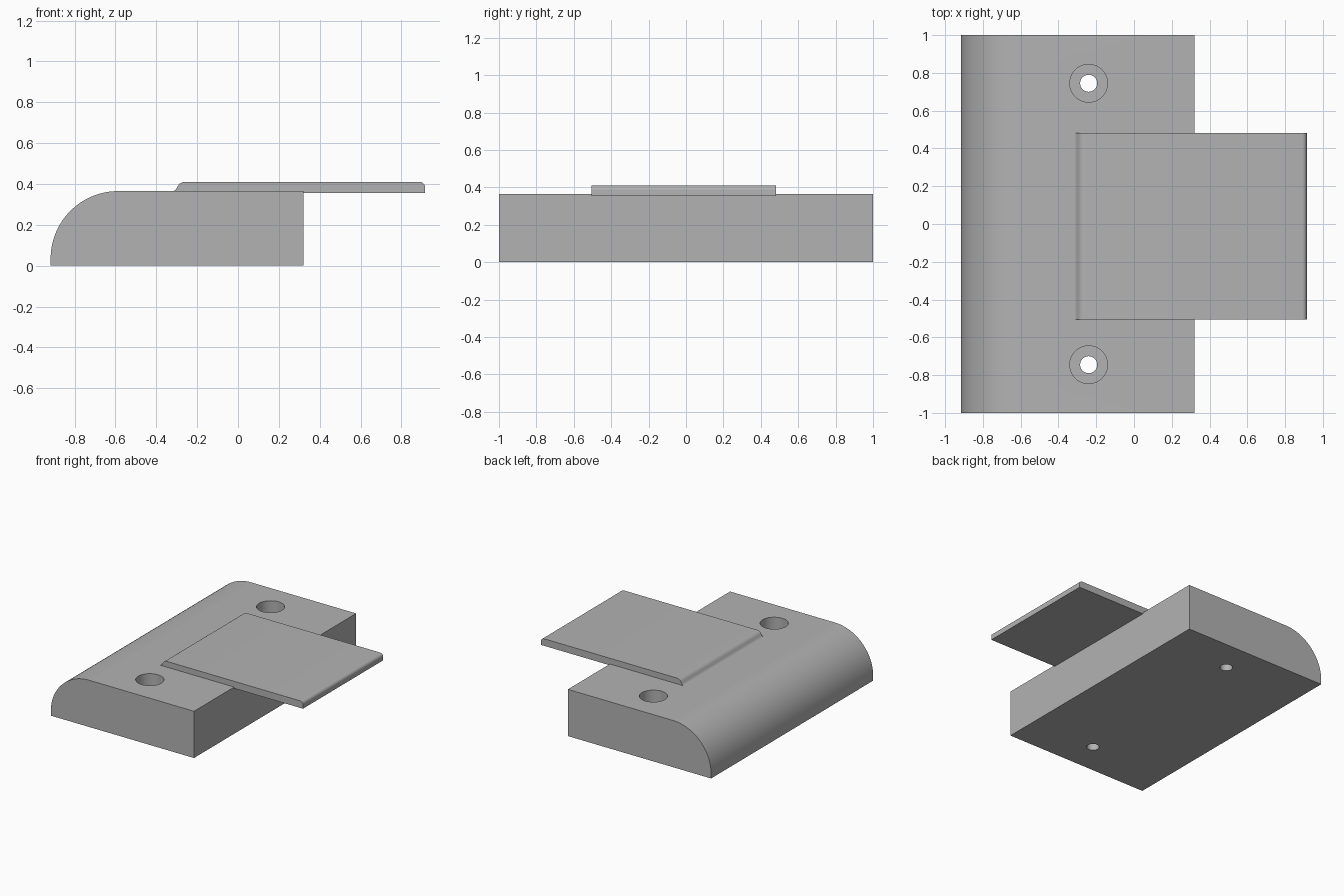
import bpy, bmesh, math

cube = bpy.data.objects.get("Cube")
if cube:
    bpy.data.objects.remove(cube, do_unlink=True)

# Single flat grey
grey = bpy.data.materials.new("plain grey")
grey.use_nodes = True
COLOR = (0.45, 0.45, 0.45, 1)
grey.diffuse_color = COLOR
grey.node_tree.nodes["Principled BSDF"].inputs["Base Color"].default_value = COLOR


def arc(cx, cz, r, start, end, steps):
    """Points along a circular arc, angles in degrees."""
    angles = [math.radians(start + (end - start) * i / steps) for i in range(steps + 1)]
    return [(cx + r * math.cos(a), cz + r * math.sin(a)) for a in angles]


def extrude_profile(name, points, y0, y1):
    """Solid made by sweeping an xz profile along y."""
    bm = bmesh.new()
    face = bm.faces.new([bm.verts.new((x, y0, z)) for x, z in points])
    swept = bmesh.ops.extrude_face_region(bm, geom=[face])["geom"]
    verts = [v for v in swept if isinstance(v, bmesh.types.BMVert)]
    bmesh.ops.translate(bm, verts=verts, vec=(0, y1 - y0, 0))
    bmesh.ops.recalc_face_normals(bm, faces=bm.faces)
    mesh = bpy.data.meshes.new(name)
    bm.to_mesh(mesh)
    bm.free()
    mesh.materials.append(grey)
    obj = bpy.data.objects.new(name, mesh)
    bpy.context.collection.objects.link(obj)
    return obj


def smooth(obj):
    bpy.ops.object.select_all(action='DESELECT')
    obj.select_set(True)
    bpy.context.view_layer.objects.active = obj
    bpy.ops.object.shade_smooth_by_angle(angle=math.radians(30))


def drill(target, name, radius, bottom, top, y):
    """Cut a vertical round hole and discard the cutter."""
    bpy.ops.mesh.primitive_cylinder_add(vertices=48, radius=radius, depth=top - bottom,
                                        location=(-0.24, y, (top + bottom) / 2))
    cutter = bpy.context.object
    cutter.name = name
    cutter.hide_render = True
    cutter.data.materials.append(grey)
    mod = target.modifiers.new(name, 'BOOLEAN')
    mod.operation = 'DIFFERENCE'
    mod.solver = 'EXACT'
    mod.object = cutter
    bpy.context.view_layer.objects.active = target
    bpy.ops.object.modifier_apply(modifier=name)
    bpy.data.objects.remove(cutter, do_unlink=True)


# Base block with one rounded long edge
TOP, R = 0.365, 0.33
profile = [(0.32, 0), (0.32, TOP)] + arc(-0.917 + R, TOP - R, R, 90, 180, 32) + [(-0.917, 0)]
base = extrude_profile("base_block", profile, -1, 1)

# Counterbored screw holes
for y in (-0.745, 0.745):
    drill(base, "counterbore", 0.1, 0.165, 0.5, y)
    drill(base, "screw_hole", 0.045, -0.1, 0.5, y)
smooth(base)

# Strike plate: flared root at one end, rounded lip at the other
plate_profile = ([(0.915, 0.355)] + arc(0.89, 0.385, 0.025, 0, 90, 8)
                 + arc(-0.26, 0.37, 0.04, 90, 155, 8)
                 + arc(-0.325, 0.39, 0.026, -30, -90, 6)
                 + [(-0.31, 0.355)])
plate = extrude_profile("strike_plate", plate_profile, -0.505, 0.482)
smooth(plate)
